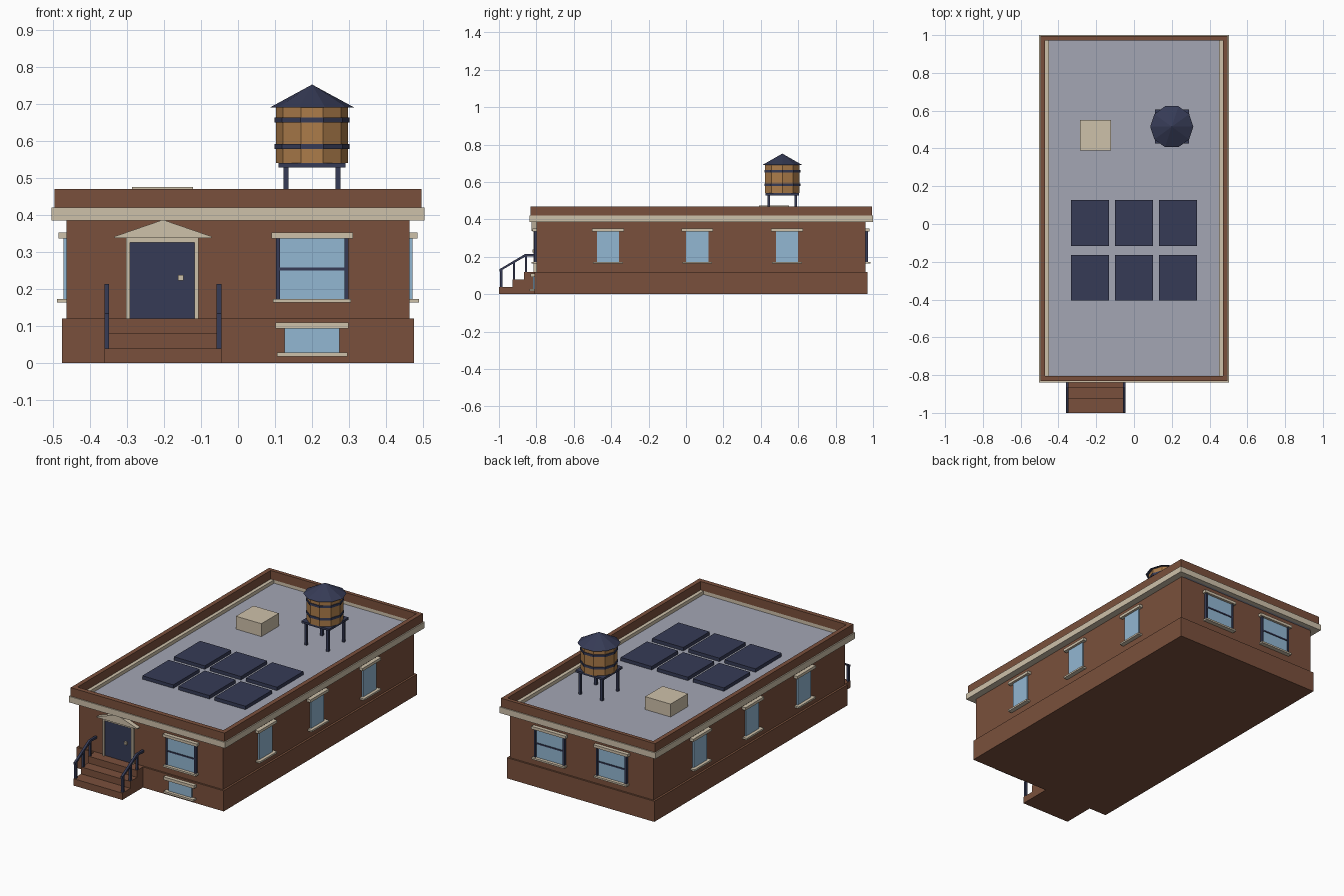
import bpy, bmesh, math
from mathutils import Matrix, Vector

if "Cube" in bpy.data.objects:
    bpy.data.objects.remove(bpy.data.objects["Cube"])


def material(name, r, g, b):
    m = bpy.data.materials.new(name)
    lin = [((c / 255 + 0.055) / 1.055) ** 2.4 for c in (r, g, b)]
    m.diffuse_color = (*lin, 1)
    m.use_nodes = True
    m.node_tree.nodes["Principled BSDF"].inputs["Base Color"].default_value = m.diffuse_color
    return m


BRICK = material("brick", 122, 80, 60)
STONE = material("pale stone", 206, 193, 170)
NAVY = material("dark navy", 54, 59, 86)
GLASS = material("window glass", 146, 183, 210)
ROOF = material("roof grey", 164, 166, 180)
WOOD = material("barrel wood", 172, 124, 74)


def finish(name, bm, mat):
    bmesh.ops.recalc_face_normals(bm, faces=bm.faces)
    me = bpy.data.meshes.new(name)
    bm.to_mesh(me)
    bm.free()
    me.materials.append(mat)
    ob = bpy.data.objects.new(name, me)
    bpy.context.collection.objects.link(ob)
    return ob


def add_box(bm, x, y, z):
    size = Matrix.Diagonal((x[1] - x[0], y[1] - y[0], z[1] - z[0], 1))
    mid = Matrix.Translation((sum(x) / 2, sum(y) / 2, sum(z) / 2))
    bmesh.ops.create_cube(bm, size=1, matrix=mid @ size)


def box(name, mat, x, y, z):
    bm = bmesh.new()
    add_box(bm, x, y, z)
    return finish(name, bm, mat)


def prism(name, mat, points, offset):
    """Extrude a flat outline along an offset."""
    bm = bmesh.new()
    face = bm.faces.new([bm.verts.new(p) for p in points])
    ext = bmesh.ops.extrude_face_region(bm, geom=[face], use_keep_orig=True)
    verts = [g for g in ext["geom"] if isinstance(g, bmesh.types.BMVert)]
    bmesh.ops.translate(bm, verts=verts, vec=Vector(offset))
    return finish(name, bm, mat)


def ring(name, mat, outer, inner, z):
    """Rectangular frame; outer and inner are (x0, x1, y0, y1)."""
    bm = bmesh.new()

    def loop(r, h):
        return [bm.verts.new((r[i], r[j], h)) for i, j in ((0, 2), (1, 2), (1, 3), (0, 3))]
    loops = [loop(outer, z[0]), loop(outer, z[1]), loop(inner, z[1]), loop(inner, z[0])]
    for a, b in zip(loops, loops[1:] + loops[:1]):
        for i in range(4):
            j = (i + 1) % 4
            bm.faces.new((a[i], a[j], b[j], b[i]))
    return finish(name, bm, mat)


def drum(name, mat, r1, r2, z):
    """Ten-sided drum or cone around the tank axis."""
    bm = bmesh.new()
    bmesh.ops.create_cone(bm, cap_ends=True, segments=10, radius1=r1, radius2=r2, depth=z[1] - z[0],
                          matrix=Matrix.Translation((0.2, 0.515, sum(z) / 2)) @ Matrix.Rotation(math.pi / 2, 4, 'Z'))
    return finish(name, bm, mat)


def window(name, place, glass_w, lintel_w, sill_w, z, framed):
    """Window facing -y at the origin, moved into position by place.
    z holds sill bottom, sill top, lintel bottom, lintel top."""
    g, l, s = glass_w / 2, lintel_w / 2, sill_w / 2
    parts = [("glass", GLASS, [((-g, g), (-0.008, 0.002), (z[1], z[2]))]),
             ("lintel", STONE, [((-l, l), (-0.022, 0.002), (z[2], z[3]))]),
             ("sill", STONE, [((-s, s), (-0.026, 0.002), (z[0], z[1]))])]
    if framed:
        mid = (z[1] + z[2]) / 2
        bars = [((-g - 0.011, -g), (-0.014, 0.002), (z[1], z[2])),
                ((g, g + 0.011), (-0.014, 0.002), (z[1], z[2])),
                ((-g, g), (-0.012, 0.002), (mid - 0.004, mid + 0.004))]
        parts.append(("frame", NAVY, bars))
    for part, mat, boxes in parts:
        bm = bmesh.new()
        for b in boxes:
            add_box(bm, *b)
        bm.transform(place)
        finish(name + "_" + part, bm, mat)


def place(x, y, turn):
    return Matrix.Translation((x, y, 0)) @ Matrix.Rotation(math.radians(turn), 4, 'Z')


# Building shell
box("base", BRICK, (-0.475, 0.475), (-0.81, 0.97), (0, 0.12))
box("walls", BRICK, (-0.463, 0.463), (-0.80, 0.96), (0.12, 0.39))
box("roof_deck", ROOF, (-0.455, 0.455), (-0.81, 0.98), (0.386, 0.40))
ring("cornice", STONE, (-0.503, 0.503, -0.838, 1.0), (-0.45, 0.45, -0.805, 0.975), (0.385, 0.42))
ring("parapet", BRICK, (-0.496, 0.496, -0.832, 0.994), (-0.47, 0.47, -0.805, 0.972), (0.42, 0.47))

# Windows
TALL = (0.163, 0.173, 0.336, 0.352)
window("front_window", place(0.2, -0.80, 0), 0.174, 0.22, 0.21, TALL, True)
window("basement_window", place(0.2, -0.81, 0), 0.148, 0.198, 0.19, (0.018, 0.029, 0.093, 0.11), False)
for x in (-0.2, 0.2):
    window("back_window", place(x, 0.96, 180), 0.174, 0.22, 0.21, TALL, True)
for y in (-0.417, 0.06, 0.54):
    window("right_window", place(0.463, y, 90), 0.12, 0.17, 0.158, TALL, False)
    window("left_window", place(-0.463, y, -90), 0.12, 0.17, 0.158, TALL, False)

# Door with stone surround and pediment
box("door", NAVY, (-0.291, -0.118), (-0.808, -0.79), (0.12, 0.326))
for x in (-0.303, -0.118):
    box("door_jamb", STONE, (x, x + 0.012), (-0.816, -0.79), (0.12, 0.326))
box("door_header", STONE, (-0.303, -0.106), (-0.816, -0.79), (0.326, 0.34))
prism("pediment", STONE, [(-0.333, -0.826, 0.338), (-0.072, -0.826, 0.338), (-0.072, -0.826, 0.342),
                          (-0.2025, -0.826, 0.387), (-0.333, -0.826, 0.342)], (0, 0.03, 0))
box("door_knob", STONE, (-0.162, -0.147), (-0.82, -0.80), (0.223, 0.238))

# Front steps
prism("front_steps", BRICK, [(-0.361, y, z) for y, z in
      ((-1, 0), (-1, 0.04), (-0.927, 0.04), (-0.927, 0.08), (-0.865, 0.08),
       (-0.865, 0.12), (-0.80, 0.12), (-0.80, 0))], (0.316, 0, 0))

# Stair railings
for x in (-0.361, -0.058):
    for y, z in ((-0.994, 0.04), (-0.925, 0.08), (-0.862, 0.12)):
        box("rail_post", NAVY, (x, x + 0.013), (y, y + 0.012), (z, z + 0.09))
    prism("handrail", NAVY, [(x, a, b) for a, b in
          ((-0.997, 0.122), (-0.997, 0.134), (-0.862, 0.214), (-0.80, 0.214), (-0.80, 0.202), (-0.858, 0.202))],
          (0.013, 0, 0))

# Rooftop equipment
box("roof_vent", STONE, (-0.286, -0.122), (0.39, 0.55), (0.40, 0.475))
for x in (-0.2325, 0, 0.2325):
    for y in (-0.285, 0.005):
        box("solar_panel", NAVY, (x - 0.1, x + 0.1), (y - 0.121, y + 0.121), (0.40, 0.42))

# Water tank
for x in (0.13, 0.27):
    for y in (0.443, 0.587):
        box("tank_leg", NAVY, (x - 0.007, x + 0.007), (y - 0.007, y + 0.007), (0.40, 0.53))
box("tank_platform", NAVY, (0.11, 0.29), (0.425, 0.605), (0.528, 0.54))
drum("tank_barrel", WOOD, 0.097, 0.097, (0.54, 0.692))
for z in (0.578, 0.65):
    drum("tank_band", NAVY, 0.101, 0.101, (z, z + 0.013))
drum("tank_roof", NAVY, 0.114, 0.0, (0.69, 0.752))
